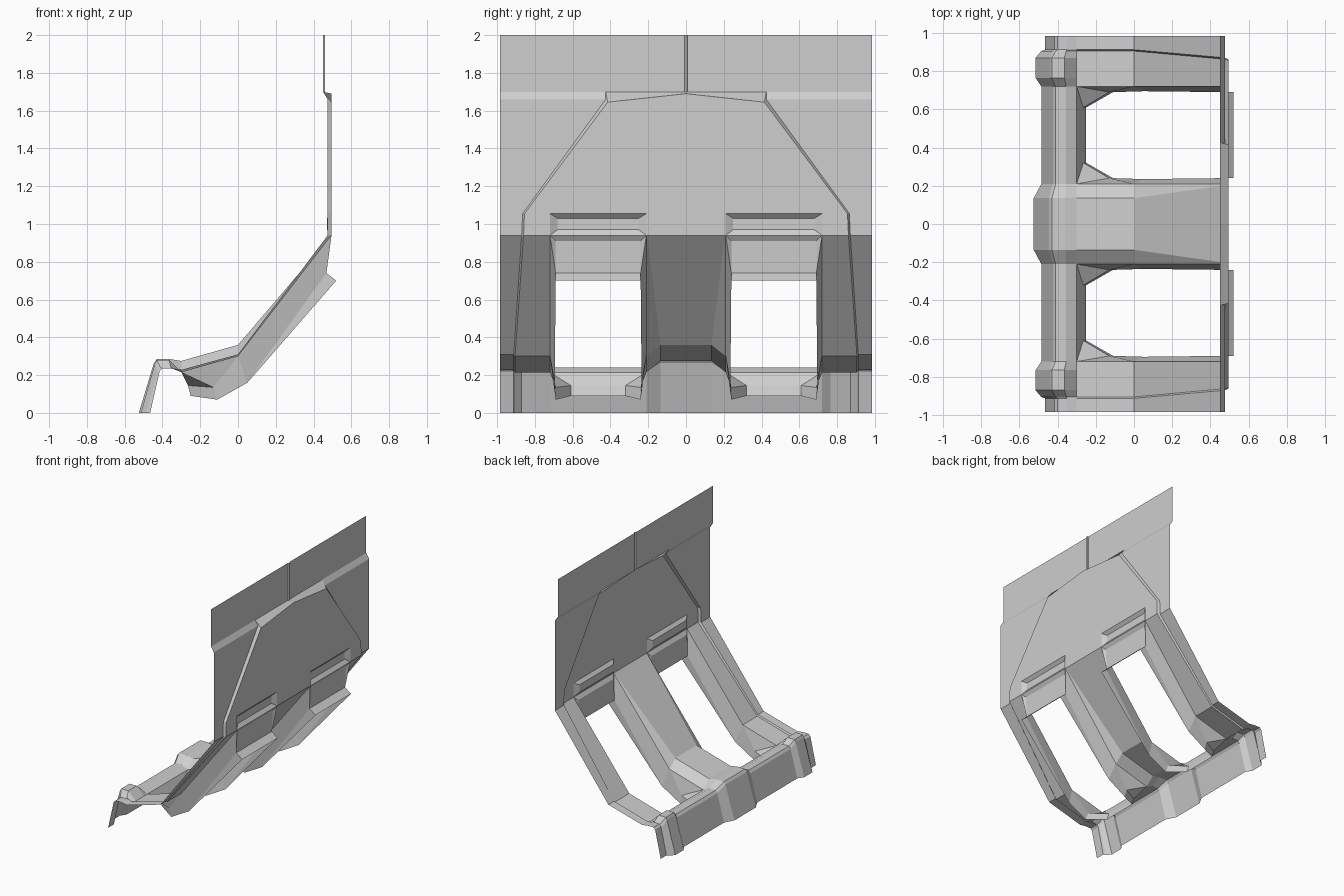
import bpy
import bmesh

cube = bpy.data.objects.get("Cube")
if cube:
    bpy.data.objects.remove(cube)

grey = bpy.data.materials.new("plain_grey")
grey.use_nodes = True
COLOUR = (0.62, 0.62, 0.62, 1)
grey.diffuse_color = COLOUR
grey.node_tree.nodes["Principled BSDF"].inputs["Base Color"].default_value = COLOUR


def part(name, faces):
    """Sheet part made from point loops, welded and mirrored across y."""
    bm = bmesh.new()
    for loop in faces:
        bm.faces.new([bm.verts.new(p) for p in loop])
    bmesh.ops.remove_doubles(bm, verts=bm.verts, dist=0.0005)
    bmesh.ops.recalc_face_normals(bm, faces=bm.faces)
    mesh = bpy.data.meshes.new(name)
    bm.to_mesh(mesh)
    bm.free()
    mesh.materials.append(grey)
    obj = bpy.data.objects.new(name, mesh)
    bpy.context.collection.objects.link(obj)
    mirror = obj.modifiers.new("mirror", 'MIRROR')
    mirror.use_axis = (False, True, False)
    return obj


def loft(rows):
    """Quads between successive rows of points."""
    return [[a[i], a[i + 1], b[i + 1], b[i]]
            for a, b in zip(rows, rows[1:]) for i in range(len(a) - 1)]


def at_x(x, pts):
    return [(x, y, z) for y, z in pts]


def at_y(y, pts):
    return [(x, y, z) for x, z in pts]


HALF, WALL, PANEL, SIDE = 0.985, 0.45, 0.495, 0.475
IN, OUT = 0.21, 0.72          # window edges across the width


def flip(p):
    """Mirror a point across the middle of the window."""
    return (p[0], IN + OUT - p[1], p[2])


# Upper wall with a thin centre groove
groove = [(WALL + 0.01, 0), (WALL + 0.01, 0.005), (WALL, 0.008), (WALL, HALF)]
part("upper_wall", loft([[(x, y, z) for x, y in groove] for z in (2, 1.7)]))

# Sloped step below the upper wall
outline = [(0.415, 1.645), (0.855, 1.055), (0.86, 0.94)]
border = [(0.425, 1.66), (0.865, 1.055), (0.87, 0.94)]
peak = (PANEL, 0, 1.69)
shoulder = (PANEL, *outline[0])
corner = (SIDE, *border[0])
part("wall_step", [
    [(WALL, 0, 1.7), (WALL, 0.425, 1.7), shoulder, peak],
    [(WALL, 0.425, 1.7), corner, shoulder],
    [(WALL, 0.425, 1.7), (WALL, HALF, 1.7), (SIDE, HALF, 1.66), corner]])

# Lower side panels and the edge of the raised panel
part("side_panel", loft([at_x(SIDE, border),
                         at_x(SIDE, [(HALF, z) for y, z in border])]))
part("panel_edge", loft([at_x(PANEL, outline), at_x(SIDE, border)]))

# Raised centre panel around the recesses
part("raised_panel", [
    at_x(PANEL, [(0, 1.69), outline[0], outline[1], (OUT, 1.055), (IN, 1.055), (0, 1.055)]),
    at_x(PANEL, [(0, 1.055), (IN, 1.055), (IN, 0.94), (0, 0.94)]),
    at_x(PANEL, [(OUT, 1.055), outline[1], outline[2], (OUT, 0.94)])])

# Recess above each window
rim = [(PANEL, IN, 1.055), (PANEL, IN, 0.94)]
floor = [(0.472, 0.25, 1.03), (0.472, 0.25, 0.97)]
side = [rim[0], floor[0], floor[1], rim[1]]
part("window_recess", loft([side, [flip(p) for p in side]])
     + [side, [flip(p) for p in side]])

# Flap at the top of each window
flap = [(PANEL, IN, 0.94), (0.475, 0.24, 0.91), (0.468, 0.24, 0.74), (0.52, 0.24, 0.70)]
part("window_flap", loft([flap, [flip(p) for p in flap]]))

# Profiles from the wall down to the front bar, in x and z
base = [(PANEL, 0.94), (0, 0.30), (-0.30, 0.215), (-0.355, 0.24),
        (-0.41, 0.24), (-0.425, 0.22), (-0.485, 0)]
raised = [(PANEL, 0.94), (0, 0.36), (-0.30, 0.275), (-0.36, 0.285),
          (-0.43, 0.285), (-0.445, 0.265), (-0.525, 0)]
lump = base[:3] + [(-0.365, 0.28), (-0.43, 0.28), (-0.44, 0.26), (-0.515, 0)]
outer = [(SIDE, 0.94), (0, 0.31), (-0.30, 0.228), (-0.35, 0.235),
         (-0.40, 0.235), (-0.415, 0.22), (-0.465, 0)]


def beam_row(profile, ys):
    return [(x, y, z) for (x, z), y in zip(profile, ys)]


# Sloping beams
part("centre_beam", loft([beam_row(raised, (0, 0, 0)),
                          beam_row(raised, (0.205, 0.135, 0.135)),
                          beam_row(base, (IN, IN, IN))]))
part("side_beam", loft([beam_row(base, (OUT, OUT, OUT)),
                        beam_row(base, (0.86, 0.905, 0.905)),
                        beam_row(outer, (0.87, 0.912, 0.912)),
                        beam_row(outer, (HALF, HALF, HALF))]))

# Front bar with raised middle and end lumps
stations = [(0, raised), (0.135, raised), (IN, base), (OUT, base), (0.765, lump),
            (0.87, lump), (0.905, base), (0.912, outer), (HALF, outer)]
part("front_bar", loft([at_y(y, profile[2:]) for y, profile in stations]))

# Folded flanges around each window
top, bend, foot = at_y(IN, base[:3])
lip_top, lip_bend = flap[3], (0.05, 0.235, 0.16)
gusset_a, gusset_b = (-0.13, 0.24, 0.135), (-0.265, 0.32, 0.145)
lip_a, lip_b = (-0.11, 0.24, 0.07), (-0.25, 0.32, 0.09)
flange = [[top, flap[2], flap[1]], [top, bend, lip_bend, flap[2]],
          [flap[2], lip_bend, lip_top], [bend, foot, gusset_a],
          [bend, gusset_a, lip_a, lip_bend], [foot, gusset_b, gusset_a],
          [gusset_a, gusset_b, lip_b, lip_a]]
end = [foot, gusset_b, lip_b]
part("window_flange", flange + [[flip(p) for p in f] for f in flange]
     + loft([end, [flip(p) for p in end]]))
